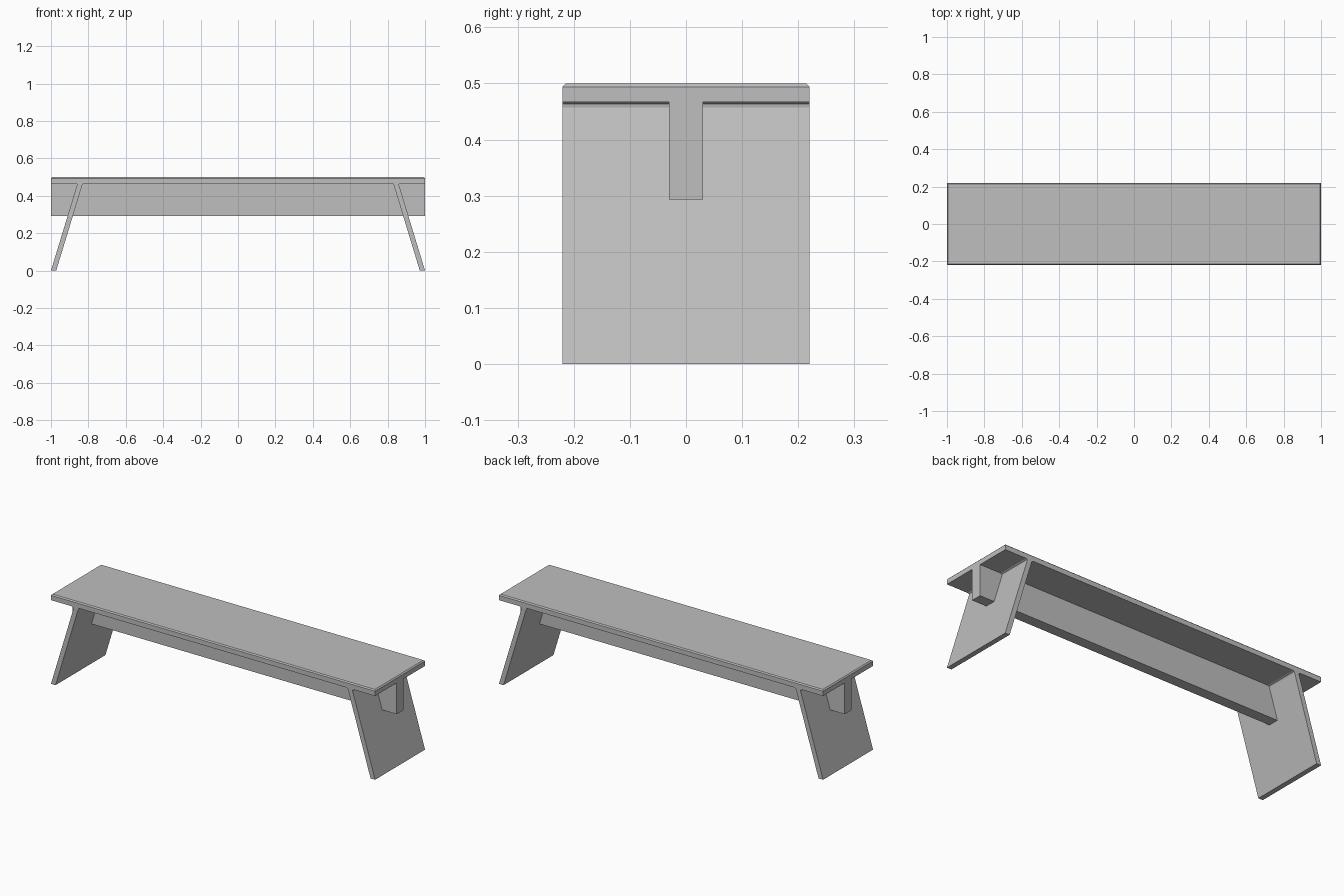
import bpy
import bmesh

cube = bpy.data.objects.get("Cube")
if cube:
    bpy.data.objects.remove(cube, do_unlink=True)

LENGTH, WIDTH, HEIGHT = 2.0, 0.44, 0.5
UNDERSIDE = 0.467
CHAMFER = 0.006

grey = bpy.data.materials.new("plain grey")
grey.use_nodes = True
colour = (0.52, 0.52, 0.52, 1)
grey.diffuse_color = colour
grey.node_tree.nodes["Principled BSDF"].inputs["Base Color"].default_value = colour


def finish(name, bm):
    bmesh.ops.recalc_face_normals(bm, faces=bm.faces)
    mesh = bpy.data.meshes.new(name)
    bm.to_mesh(mesh)
    bm.free()
    mesh.materials.append(grey)
    obj = bpy.data.objects.new(name, mesh)
    bpy.context.collection.objects.link(obj)
    return obj


def box(length, width, bottom, top):
    bm = bmesh.new()
    bmesh.ops.create_cube(bm, size=1)
    bmesh.ops.scale(bm, vec=(length, width, top - bottom), verts=bm.verts)
    bmesh.ops.translate(bm, vec=(0, 0, (top + bottom) / 2), verts=bm.verts)
    return bm


def extrude_across(profile, width):
    """Extrude an x-z profile along y, centred."""
    bm = bmesh.new()
    face = bm.faces.new([bm.verts.new((x, -width / 2, z)) for x, z in profile])
    geom = bmesh.ops.extrude_face_region(bm, geom=[face])["geom"]
    verts = [v for v in geom if isinstance(v, bmesh.types.BMVert)]
    bmesh.ops.translate(bm, vec=(0, width, 0), verts=verts)
    return bm


# Seat board with a fine chamfer around its upper edge
bm = box(LENGTH, WIDTH, UNDERSIDE, HEIGHT)
rim = [e for e in bm.edges if all(v.co.z > HEIGHT - 0.001 for v in e.verts)]
bmesh.ops.bevel(bm, geom=rim, offset=CHAMFER, segments=1, affect='EDGES')
finish("seat_board", bm)

# Central beam running the full length under the seat
finish("centre_beam", box(LENGTH, 0.06, 0.293, UNDERSIDE))

# Splayed panel legs, flared slightly where they join the seat
leg_profile = [(0.972, 0), (1.0, 0), (0.861, 0.457), (0.862, 0.463),
               (0.869, UNDERSIDE), (0.822, UNDERSIDE), (0.829, 0.464),
               (0.833, 0.457)]
for name, side in (("left_leg", 1), ("right_leg", -1)):
    finish(name, extrude_across([(side * x, z) for x, z in leg_profile], WIDTH))
